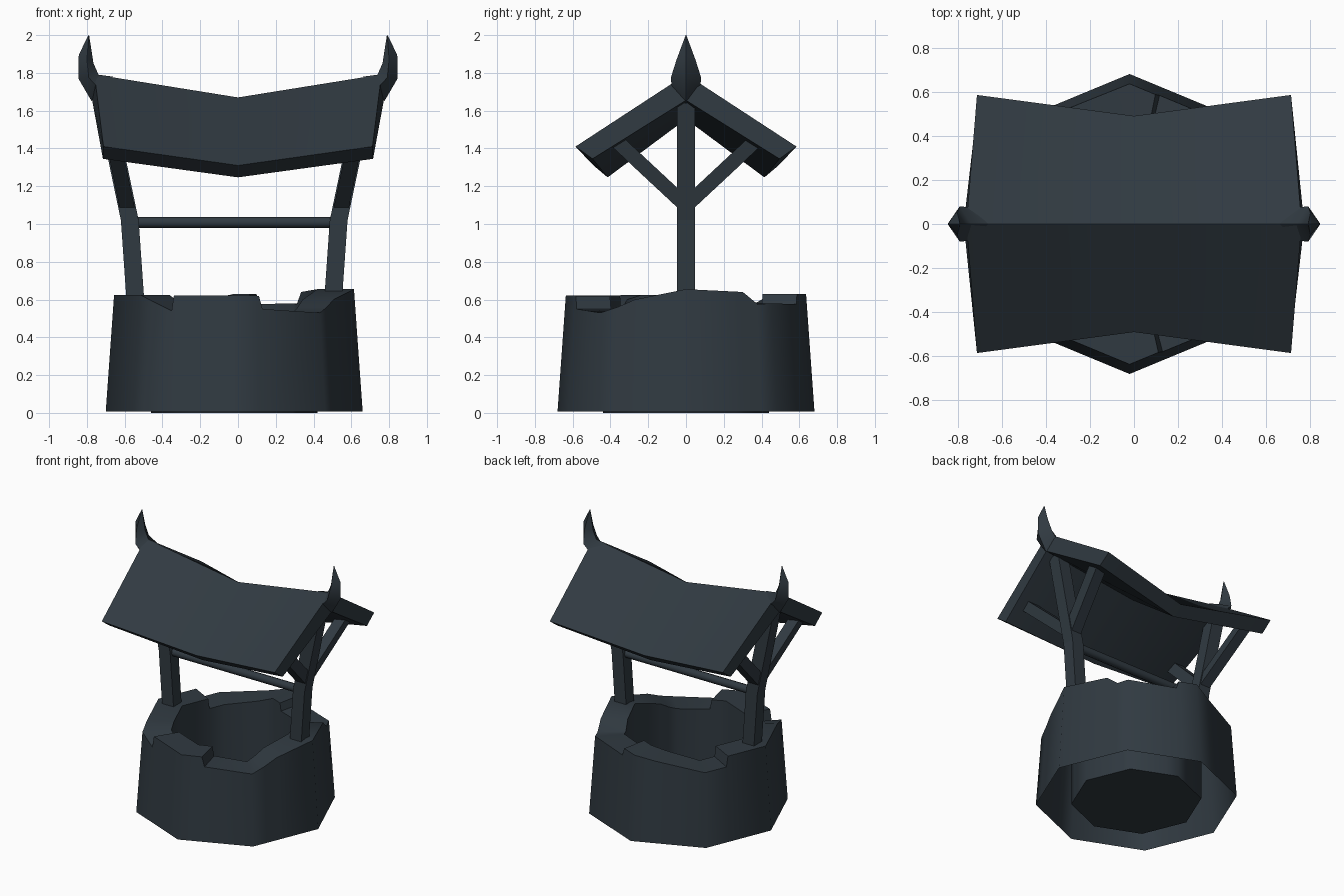
import bpy, bmesh, math
from mathutils import Vector

if "Cube" in bpy.data.objects:
    bpy.data.objects.remove(bpy.data.objects["Cube"])

mat = bpy.data.materials.new("dark_slate")
mat.diffuse_color = (0.030, 0.042, 0.053, 1)
mat.use_nodes = True
mat.node_tree.nodes["Principled BSDF"].inputs["Base Color"].default_value = mat.diffuse_color
CX = -0.02  # centre of the well body and posts


def finish(name, verts, faces, smooth=None, fix_normals=True):
    me = bpy.data.meshes.new(name)
    me.from_pydata([tuple(v) for v in verts], [], faces)
    if fix_normals:
        bm = bmesh.new()
        bm.from_mesh(me)
        bmesh.ops.recalc_face_normals(bm, faces=bm.faces)
        bm.to_mesh(me)
        bm.free()
    me.materials.append(mat)
    ob = bpy.data.objects.new(name, me)
    bpy.context.collection.objects.link(ob)
    if smooth:
        bpy.ops.object.select_all(action='DESELECT')
        ob.select_set(True)
        bpy.context.view_layer.objects.active = ob
        bpy.ops.object.shade_smooth_by_angle(angle=math.radians(smooth))
    return ob


def loft(name, rings, smooth=None):
    """Join equal-length rings into a closed solid."""
    n = len(rings[0])
    verts = [v for r in rings for v in r]
    faces = [(i * n + j, i * n + (j + 1) % n, (i + 1) * n + (j + 1) % n, (i + 1) * n + j)
             for i in range(len(rings) - 1) for j in range(n)]
    faces += [tuple(range(n))[::-1], tuple(range(len(verts) - n, len(verts)))]
    return finish(name, verts, faces, smooth)


def octagon(u, r, z):
    """Point on an octagon; u counts corners from +x, fractions lie on edges."""
    k = math.floor(u)
    a, b = [Vector((math.cos(t * math.pi / 4), math.sin(t * math.pi / 4), 0)) for t in (k, k + 1)]
    p = a.lerp(b, u - k) * r
    return Vector((p.x + CX, p.y, z))


# Well wall: broken rim given as (corner position, height)
rim = [(0, .655), (.67, .64), (.84, .575), (1, .58), (1.7, .575), (1.74, .63), (2, .63),
       (2.3, .60), (3, .55), (3.35, .55), (3.38, .625), (4, .625), (4.75, .625), (5, .60),
       (5.27, .54), (5.29, .622), (6, .622), (6.29, .62), (6.33, .55), (7, .53),
       (7.2, .56), (7.4, .60)]
verts, faces, n = [], [], len(rim)
for u, z in rim:
    verts += [octagon(u, .68, .008), octagon(u, .68 - .045 * z / .64, z),
              octagon(u, .44, z), octagon(u, .44, 0)]
for i in range(n):
    a, b = i * 4, (i + 1) % n * 4
    faces += [(a + k, b + k, b + k + 1, a + k + 1) for k in range(3)]
faces.append(tuple(i * 4 + 3 for i in range(n)))
finish("well_wall", verts, faces, 50, False)

# Posts and braces on both sides, following the outward bend
post_path = [(.525, .52), (.525, .62), (.553, 1.02), (.62, 1.34), (.682, 1.64)]


def post_x(z):
    for (x0, z0), (x1, z1) in zip(post_path, post_path[1:]):
        if z <= z1:
            return x0 + (x1 - x0) * (z - z0) / (z1 - z0)
    return post_path[-1][0]


for s, side in ((1, "right"), (-1, "left")):
    h = .047
    loft(side + "_post", [[(CX + s * (x + dx), dy, z) for dx, dy in
                           ((-h, -h), (h, -h), (h, h), (-h, h))] for x, z in post_path])
    for t, end in ((1, "back"), (-1, "front")):
        d = .027
        rings = []
        for y, z in ((.02, 1.115), (.39, 1.46)):
            rings.append([(CX + s * (post_x(z + o) + dx), t * (y - o), z + o)
                          for dx, o in ((-.04, -d), (.04, -d), (.04, d), (-.04, d))])
        loft(f"{side}_{end}_brace", rings)

# Crank bar
loft("cross_bar", [[(x, .03 * math.cos(k * math.pi / 4), 1.008 + .03 * math.sin(k * math.pi / 4))
                    for k in range(8)] for x in (-.56, .52)], 50)


# Sagging roof slab: eave, ridge, eave on top then underneath
def roof_section(s):
    e = abs(s)
    top = (.49 + .095 * e, 1.31 + .10 * e, s * .712)
    low = (.415 + .08 * e, 1.247 + .098 * e, s * .715)
    rt = (s * .76, 0, 1.67 + .122 * e)
    rb = (s * .772, 0, 1.555 + .10 * e)
    return [(top[2], -top[0], top[1]), rt, (top[2], top[0], top[1]),
            (low[2], low[0], low[1]), rb, (low[2], -low[0], low[1])]


loft("roof", [roof_section(s) for s in (-1, 0, 1)], 35)

# Ridge horns: (inner x, z), (side x, z), (outer x, z), half width
horn = [((.66, 1.78), (.735, 1.715), (.775, 1.65), .075),
        ((.738, 1.79), (.79, 1.775), (.845, 1.77), .08),
        ((.765, 1.85), (.80, 1.87), (.843, 1.895), .05),
        ((.788, 1.998), (.79, 1.999), (.792, 2.0), .002)]
for s, side in ((1, "right"), (-1, "left")):
    loft(side + "_horn", [[(s * i[0], 0, i[1]), (s * m[0], w, m[1]),
                           (s * o[0], 0, o[1]), (s * m[0], -w, m[1])] for i, m, o, w in horn], 40)
